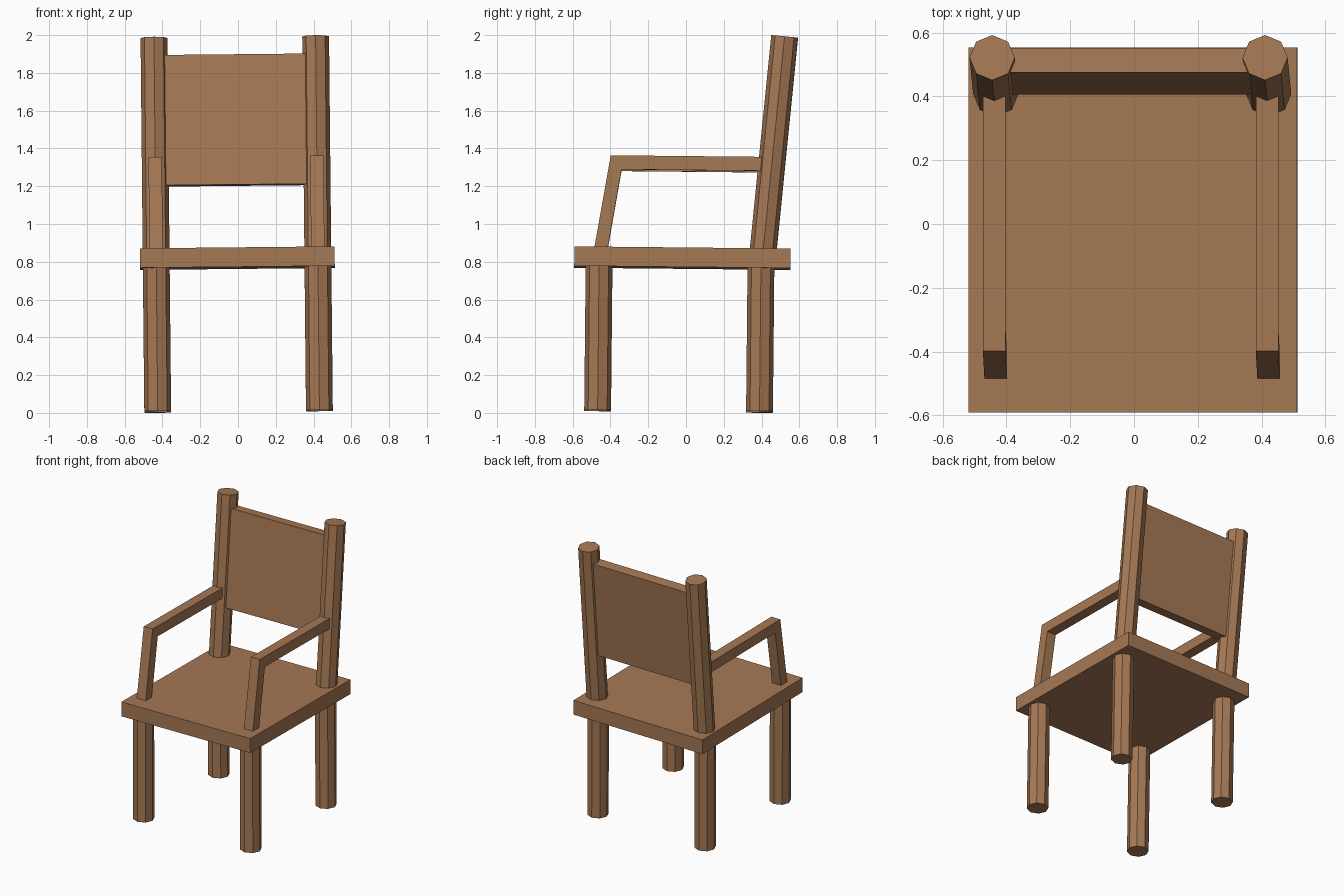
import bpy
import bmesh
import math
from mathutils import Matrix, Vector

if "Cube" in bpy.data.objects:
    bpy.data.objects.remove(bpy.data.objects["Cube"])

wood = bpy.data.materials.new("brown_wood")
wood.diffuse_color = (0.38, 0.19, 0.09, 1.0)
wood.use_nodes = True
wood.node_tree.nodes["Principled BSDF"].inputs["Base Color"].default_value = wood.diffuse_color

# The whole chair leans by about half a degree
TILT = Matrix.Rotation(-0.01, 4, 'X') @ Matrix.Rotation(-0.01, 4, 'Y')
SIDE_X = 0.428
MID_X = 0.003
LEAN = math.atan(0.09)


def finish(name, bm):
    bm.transform(TILT)
    bmesh.ops.recalc_face_normals(bm, faces=bm.faces)
    mesh = bpy.data.meshes.new(name)
    bm.to_mesh(mesh)
    bm.free()
    mesh.materials.append(wood)
    obj = bpy.data.objects.new(name, mesh)
    bpy.context.collection.objects.link(obj)
    return obj


def box(name, center, size, lean=0.0):
    bm = bmesh.new()
    matrix = (Matrix.Translation(center) @ Matrix.Rotation(-lean, 4, 'X')
              @ Matrix.Diagonal((*size, 1.0)))
    bmesh.ops.create_cube(bm, size=1.0, matrix=matrix)
    return finish(name, bm)


def rod(name, start, end, radius):
    start, end = Vector(start), Vector(end)
    axis = end - start
    lean = math.atan2(axis.y, axis.z)
    bm = bmesh.new()
    matrix = Matrix.Translation((start + end) / 2) @ Matrix.Rotation(-lean, 4, 'X')
    bmesh.ops.create_cone(bm, cap_ends=True, segments=8, radius1=radius,
                          radius2=radius, depth=axis.length, matrix=matrix)
    return finish(name, bm)


def side_profile(name, points, x, width):
    bm = bmesh.new()
    face = bm.faces.new([bm.verts.new((x - width / 2, y, z)) for y, z in points])
    extruded = bmesh.ops.extrude_face_region(bm, geom=[face], use_keep_orig=True)
    verts = [v for v in extruded["geom"] if isinstance(v, bmesh.types.BMVert)]
    bmesh.ops.translate(bm, verts=verts, vec=(width, 0, 0))
    return finish(name, bm)


# Seat
box("seat", (0.005, -0.027, 0.819), (1.03, 1.145, 0.103))

# Backrest panel, leaning with the posts
box("backrest", (MID_X, 0.463, 1.555), (0.82, 0.075, 0.693), LEAN)

# Armrest outline in (y, z): sloped front support and level arm
ARM = [(-0.500, 0.83), (-0.412, 1.355), (0.43, 1.355),
       (0.43, 1.281), (-0.354, 1.281), (-0.429, 0.83)]

for side, sign in (("left", -1), ("right", 1)):
    x = MID_X + sign * SIDE_X
    # Straight octagonal legs
    rod(f"front_leg_{side}", (x, -0.468, 0.009), (x, -0.468, 0.80), 0.071)
    rod(f"back_leg_{side}", (x, 0.389, 0.009), (x, 0.389, 0.80), 0.071)
    # Leaning back posts
    rod(f"back_post_{side}", (x, 0.396, 0.82), (x, 0.502, 1.994), 0.071)
    # Armrests
    side_profile(f"armrest_{side}", ARM, x, 0.071)
